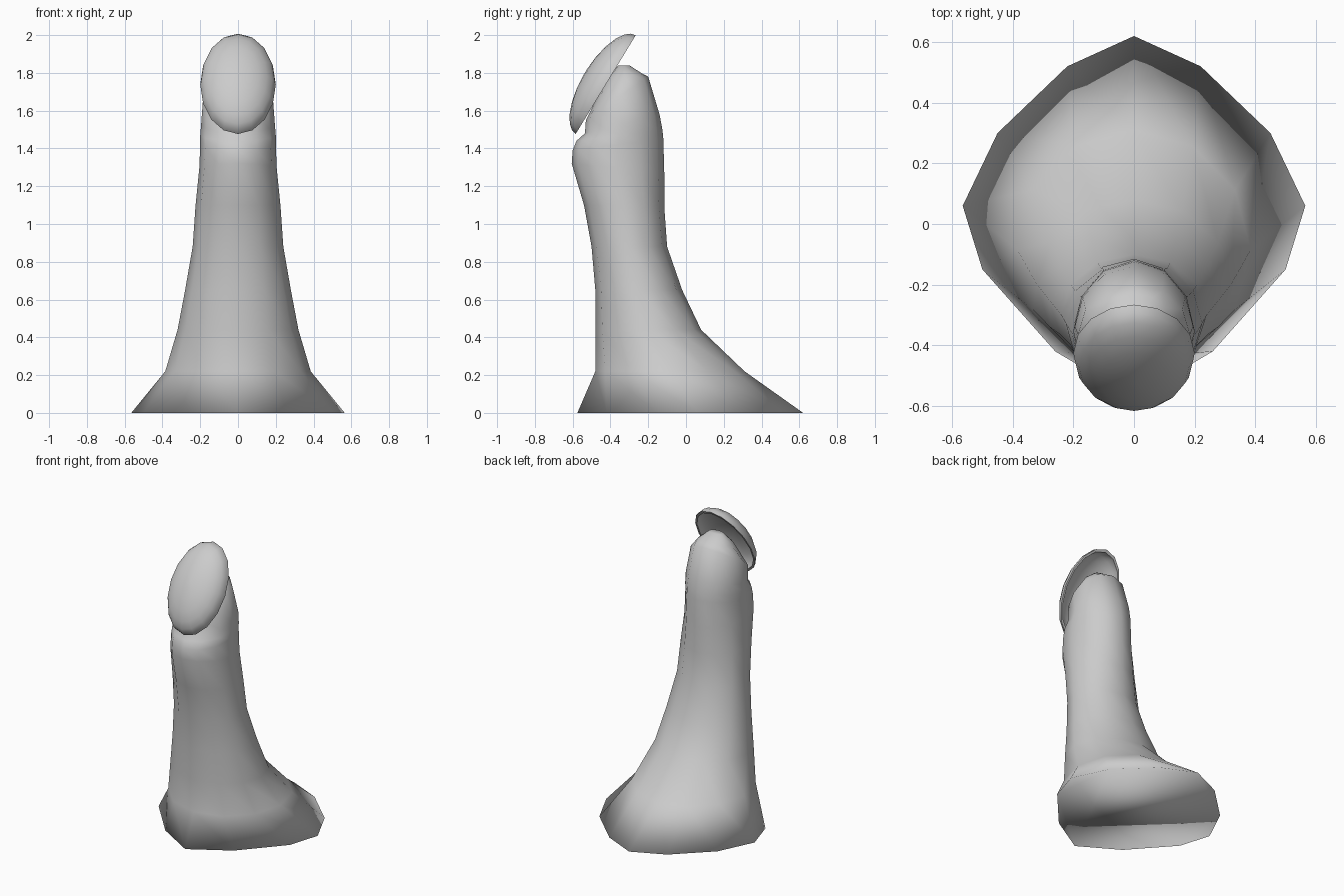
import bpy, bmesh, math
from mathutils import Vector

cube = bpy.data.objects.get("Cube")
if cube:
    bpy.data.objects.remove(cube, do_unlink=True)

grey = bpy.data.materials.new("plain_grey")
grey.use_nodes = True
COLOUR = (0.6, 0.6, 0.6, 1)
grey.diffuse_color = COLOUR
grey.node_tree.nodes["Principled BSDF"].inputs["Base Color"].default_value = COLOUR


def loft(name, rings, cap_start, cap_end):
    """Skin a list of equal-length rings into one smooth mesh."""
    bm = bmesh.new()
    loops = [[bm.verts.new(p) for p in ring] for ring in rings]
    n = len(loops[0])
    for a, b in zip(loops, loops[1:]):
        for i in range(n):
            j = (i + 1) % n
            bm.faces.new((a[i], a[j], b[j], b[i]))
    if cap_start:
        bm.faces.new(loops[0][::-1])
    if cap_end:
        bm.faces.new(loops[-1])
    bmesh.ops.recalc_face_normals(bm, faces=bm.faces)
    mesh = bpy.data.meshes.new(name)
    bm.to_mesh(mesh)
    bm.free()
    mesh.materials.append(grey)
    for poly in mesh.polygons:
        poly.use_smooth = True
    obj = bpy.data.objects.new(name, mesh)
    bpy.context.collection.objects.link(obj)
    return obj


# Neck: twelve-sided tilted rings above a flared foot
half_foot = [(0.22, 0.52), (0.45, 0.30), (0.565, 0.06), (0.50, -0.15), (0.26, -0.42)]
foot = [(0, 0.62)] + half_foot + [(0, -0.575)] + [(-x, y) for x, y in reversed(half_foot)]
rings = [[Vector((x, y, 0)) for x, y in foot]]

# front y, front z, back y, back z, half width
sections = [
    (-0.48, 0.22, 0.31, 0.22, 0.385),
    (-0.48, 0.44, 0.08, 0.44, 0.32),
    (-0.48, 0.65, -0.02, 0.65, 0.28),
    (-0.50, 0.88, -0.10, 0.88, 0.24),
    (-0.54, 1.10, -0.115, 1.09, 0.225),
    (-0.605, 1.32, -0.115, 1.27, 0.205),
    (-0.60, 1.39, -0.12, 1.45, 0.20),
    (-0.58, 1.44, -0.125, 1.50, 0.20),
    (-0.535, 1.48, -0.14, 1.58, 0.195),
    (-0.53, 1.55, -0.20, 1.78, 0.185),
    (-0.42, 1.77, -0.23, 1.795, 0.12),
    (-0.36, 1.838, -0.30, 1.84, 0.05),
]
for fy, fz, by, bz, w in sections:
    front, back = Vector((0, fy, fz)), Vector((0, by, bz))
    mid, half = (front + back) / 2, (back - front) / 2
    angles = [math.tau * i / 12 for i in range(12)]
    rings.append([mid + half * math.cos(a) + Vector((w * math.sin(a), 0, 0)) for a in angles])
loft("neck", rings, True, True)

# Face shield: a thin hollow oval dome leaning back over the top
centre = Vector((0, -0.425, 1.738))
along = Vector((0, 0.52, 0.855)).normalized()
out = Vector((0, -along.z, along.y))


def dome_ring(t, depth, scale):
    ring = []
    for i in range(16):
        a = math.tau * i / 16
        r = math.sin(t) * scale
        ring.append(centre + Vector((0.2 * r * math.sin(a), 0, 0))
                    + along * (0.306 * r * math.cos(a)) + out * (depth * math.cos(t)))
    return ring


steps = [math.radians(d) for d in (4, 18, 34, 50, 65, 78, 90)]
shell = [dome_ring(t, 0.127, 1) for t in steps]
shell += [dome_ring(t, 0.10, 0.94) for t in reversed(steps)]
shield = loft("face_shield", shell, True, True)

# Crisp rim on the shield
bpy.ops.object.select_all(action='DESELECT')
shield.select_set(True)
bpy.context.view_layer.objects.active = shield
bpy.ops.object.shade_smooth_by_angle(angle=math.radians(50))
